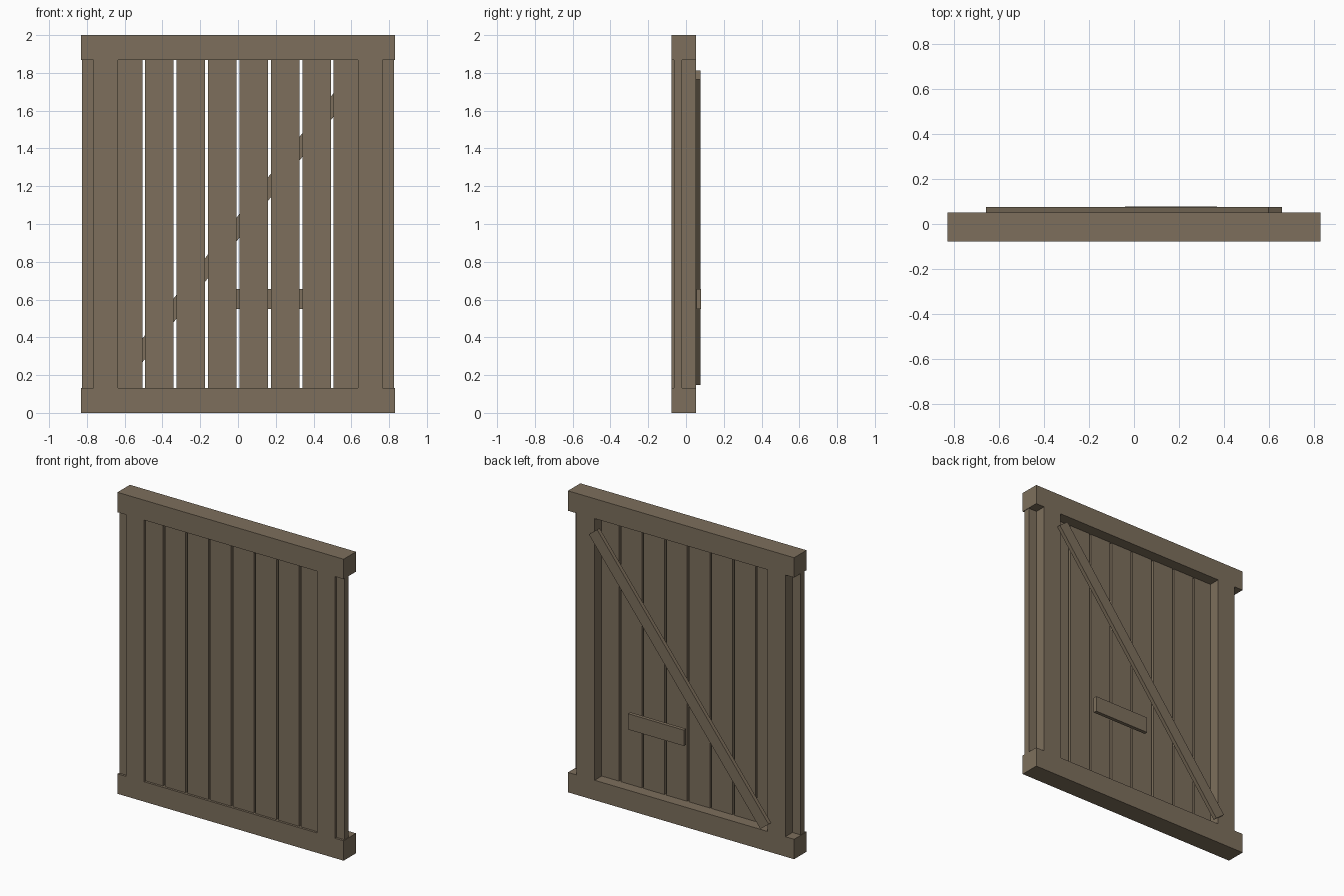
import bpy, math

if "Cube" in bpy.data.objects:
    bpy.data.objects.remove(bpy.data.objects["Cube"])

# One weathered wood colour
wood = bpy.data.materials.new("weathered_wood")
wood.diffuse_color = (0.205, 0.159, 0.107, 1)
wood.use_nodes = True
wood.node_tree.nodes["Principled BSDF"].inputs["Base Color"].default_value = wood.diffuse_color


def box(name, x, y, z, tilt=0.0):
    """Box from (min, max) ranges, optionally tilted in the gate plane."""
    dims = [r[1] - r[0] for r in (x, y, z)]
    bpy.ops.mesh.primitive_cube_add(size=1, location=[sum(r) / 2 for r in (x, y, z)])
    o = bpy.context.object
    o.name = name
    for v in o.data.vertices:
        v.co = [c * d for c, d in zip(v.co, dims)]
    o.rotation_euler.y = -tilt
    o.data.materials.append(wood)
    return o


FRAME_Y = (-0.078, 0.052)

# Top and bottom rails
box("bottom_rail", (-0.83, 0.83), FRAME_Y, (0, 0.132))
box("top_rail", (-0.83, 0.83), FRAME_Y, (1.868, 2))

# Posts
for side, s in (("left", -1), ("right", 1)):
    c = s * 0.7
    box(side + "_post", (c - 0.066, c + 0.066), FRAME_Y, (0.132, 1.868))

# Ten recessed planks with narrow gaps
for i in range(10):
    c = (i - 4.5) / 6
    box("plank_%d" % (i + 1), (c - 0.0765, c + 0.0765), (-0.063, -0.022), (0.132, 1.868))

# Diagonal brace and short board on the back
box("diagonal_brace", (-1.025, 1.025), (0.05, 0.076), (0.942, 1.019), math.radians(52.1))
box("short_board", (-0.04, 0.37), (0.055, 0.079), (0.55, 0.655))
